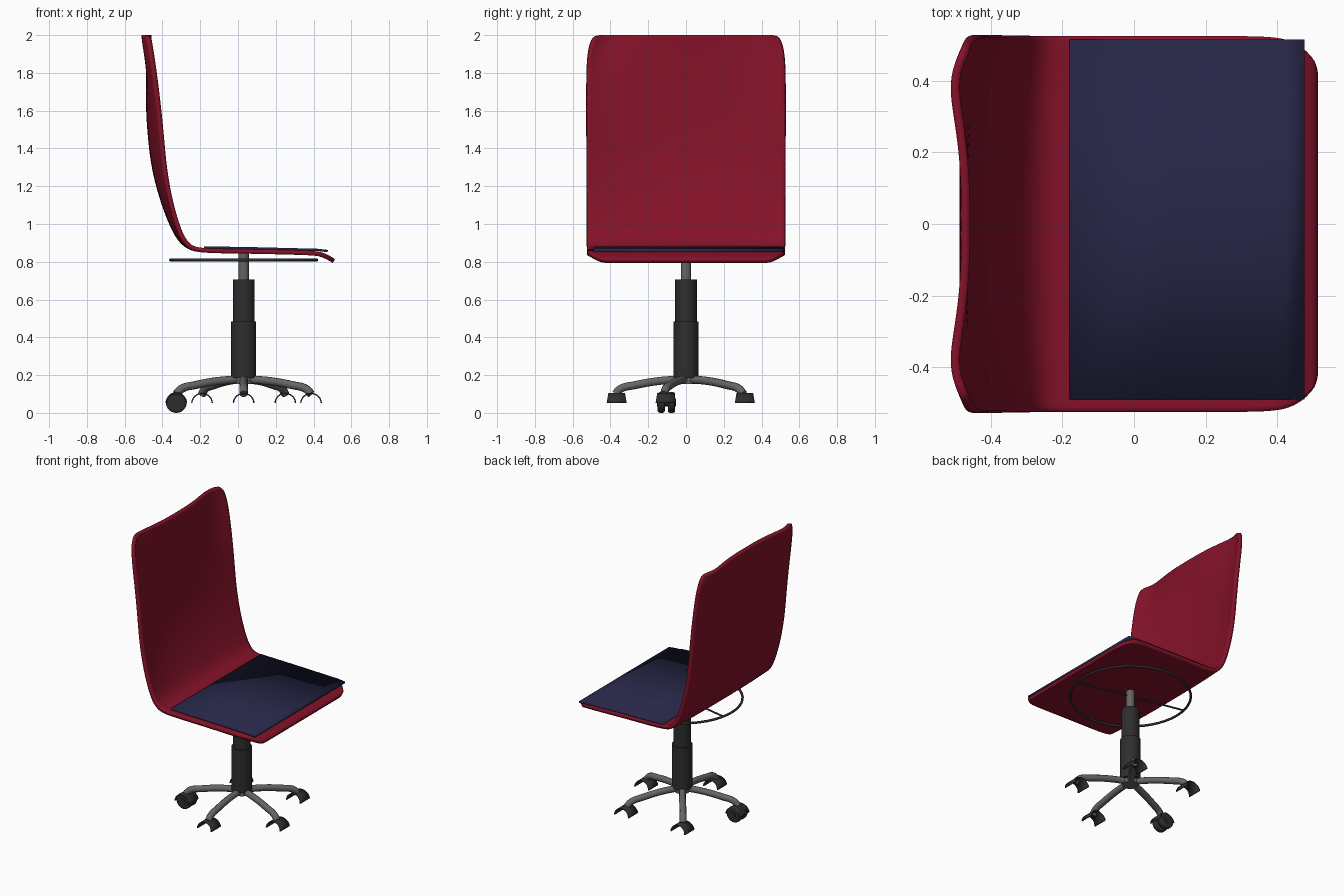
import bpy, bmesh, math
from mathutils import Vector

if "Cube" in bpy.data.objects:
    bpy.data.objects.remove(bpy.data.objects["Cube"])

CX = 0.03  # column centre


def mat(name, rgb):
    m = bpy.data.materials.new(name)
    m.diffuse_color = (*rgb, 1)
    m.use_nodes = True
    m.node_tree.nodes["Principled BSDF"].inputs["Base Color"].default_value = m.diffuse_color
    return m


RED = mat("crimson shell", (0.235, 0.006, 0.022))
NAVY = mat("navy cushion", (0.02, 0.02, 0.065))
DARK = mat("dark plastic", (0.027, 0.027, 0.027))
GREY = mat("grey metal", (0.13, 0.13, 0.13))


def smooth(ob, angle=35):
    bpy.ops.object.select_all(action='DESELECT')
    ob.select_set(True)
    bpy.context.view_layer.objects.active = ob
    bpy.ops.object.shade_smooth_by_angle(angle=math.radians(angle))


def sheet(name, rows, m, thick, levels):
    """Grid surface from rows of points, given thickness."""
    bm = bmesh.new()
    vs = [[bm.verts.new(p) for p in r] for r in rows]
    for a, b in zip(vs, vs[1:]):
        for i in range(len(a) - 1):
            bm.faces.new((a[i], a[i + 1], b[i + 1], b[i]))
    bmesh.ops.recalc_face_normals(bm, faces=bm.faces)
    me = bpy.data.meshes.new(name)
    bm.to_mesh(me)
    bm.free()
    ob = bpy.data.objects.new(name, me)
    bpy.context.collection.objects.link(ob)
    me.materials.append(m)
    smooth(ob)
    if levels:
        s = ob.modifiers.new("subsurf", 'SUBSURF')
        s.levels = s.render_levels = levels
    s = ob.modifiers.new("solid", 'SOLIDIFY')
    s.thickness, s.offset = thick, 0
    return ob


def cylinder(name, m, r, depth, loc, axis='Z', bevel=0.0, sides=32):
    rot = (math.pi / 2, 0, 0) if axis == 'Y' else (0, 0, 0)
    bpy.ops.mesh.primitive_cylinder_add(vertices=sides, radius=r, depth=depth,
                                        location=loc, rotation=rot)
    ob = bpy.context.object
    ob.name = name
    ob.data.materials.append(m)
    smooth(ob)
    if bevel:
        b = ob.modifiers.new("bevel", 'BEVEL')
        b.width, b.segments = bevel, 3
    return ob


def tube(name, m, pts, r, cyclic=False):
    cu = bpy.data.curves.new(name, 'CURVE')
    cu.dimensions = '3D'
    cu.bevel_depth, cu.bevel_resolution, cu.use_fill_caps = r, 3, True
    cu.resolution_u = 6
    sp = cu.splines.new('POLY' if cyclic or len(pts) == 2 else 'BEZIER')
    if sp.type == 'POLY':
        sp.points.add(len(pts) - 1)
        for q, p in zip(sp.points, pts):
            q.co = (*p, 1)
    else:
        sp.bezier_points.add(len(pts) - 1)
        for q, p in zip(sp.bezier_points, pts):
            q.co = p
            q.handle_left_type = q.handle_right_type = 'AUTO'
    sp.use_cyclic_u = cyclic
    cu.materials.append(m)
    ob = bpy.data.objects.new(name, cu)
    bpy.context.collection.objects.link(ob)
    return ob


# Shell: centre x, z, forward wing, backward dip near the corners, half width
profile = [
    (-0.470, 2.00, 0.000, 0.033, 0.485), (-0.472, 1.95, 0.008, 0.030, 0.510),
    (-0.475, 1.85, 0.028, 0.018, 0.525), (-0.478, 1.60, 0.062, 0, 0.525),
    (-0.462, 1.42, 0.062, 0, 0.525), (-0.447, 1.30, 0.058, 0, 0.525),
    (-0.410, 1.15, 0.045, 0, 0.525), (-0.355, 1.00, 0.030, 0, 0.525),
    (-0.312, 0.92, 0.020, 0, 0.525), (-0.265, 0.876, 0.010, 0, 0.525),
    (-0.200, 0.858, 0, 0, 0.525), (0.000, 0.856, 0, 0, 0.525),
    (0.200, 0.852, 0, 0, 0.525), (0.380, 0.847, 0, 0, 0.525),
    (0.445, 0.842, 0, 0, 0.513), (0.508, 0.804, 0, 0, 0.455)]
half = [0.2, 0.4, 0.6, 0.75, 0.88, 1.0]
cols = [-v for v in reversed(half)] + [0] + half
rows = []
for x, z, wing, dip, w in profile:
    rows.append([(x + wing * abs(v) ** 2.5 - dip * math.sin(math.pi * abs(v) ** 3.1), v * w, z)
                 for v in cols])
sheet("seat_shell", rows, RED, 0.024, 2)

# Thin seat cushion
pad = [(-0.18, 0.876), (0.1, 0.871), (0.3, 0.866), (0.42, 0.863), (0.475, 0.857)]
sheet("seat_cushion", [[(x, y, z) for y in (-0.49, 0.0, 0.515)] for x, z in pad], NAVY, 0.012, 0)

# Support ring with cross bar
ring = [(CX + 0.387 * math.cos(a), 0.387 * math.sin(a), 0.81)
        for a in (i * math.tau / 48 for i in range(48))]
tube("support_ring", DARK, ring, 0.008, True)
d = Vector((math.cos(math.radians(168)), math.sin(math.radians(168)), 0)) * 0.387
c = Vector((CX, 0, 0.81))
tube("ring_bar", DARK, [c - d, c + d], 0.006)

# Column
cylinder("gas_piston", GREY, 0.027, 0.19, (CX, 0, 0.755))
cylinder("upper_sleeve", DARK, 0.057, 0.24, (CX, 0, 0.585))
cylinder("lower_sleeve", DARK, 0.066, 0.30, (CX, 0, 0.335))
cylinder("base_hub", GREY, 0.05, 0.05, (CX, 0, 0.178))

# Five legs with wheel covers, all covers facing the same way
R = 0.375
for k in range(5):
    a = math.radians(-90 + 72 * k)
    ca, sa = math.cos(a), math.sin(a)
    path = [(0.02, 0.178), (0.15, 0.168), (0.27, 0.147), (0.345, 0.128), (R, 0.100)]
    tube(f"leg_{k}", GREY, [(CX + r * ca, r * sa, z) for r, z in path], 0.022)
    x0, y0 = CX + R * ca, R * sa + 0.008
    arc = []
    for i in range(13):
        t = math.pi * i / 12
        w = 0.053 - 0.009 * math.sin(t)
        px, pz = x0 + 0.054 * math.cos(t), 0.052 + 0.051 * math.sin(t)
        arc.append([(px, y0 + s * w, pz) for s in (-1, 0, 1)])
    sheet(f"wheel_cover_{k}", arc, DARK, 0.007, 0)

# The one caster that has its twin wheels
a = math.radians(198)
wx, wy = CX + R * math.cos(a), R * math.sin(a) + 0.012
for s in (-1, 1):
    cylinder(f"caster_wheel_{s}", DARK, 0.055, 0.038, (wx, wy + s * 0.027, 0.055), 'Y', 0.012)
cylinder("caster_axle", DARK, 0.02, 0.1, (wx, wy, 0.055), 'Y', sides=16)
